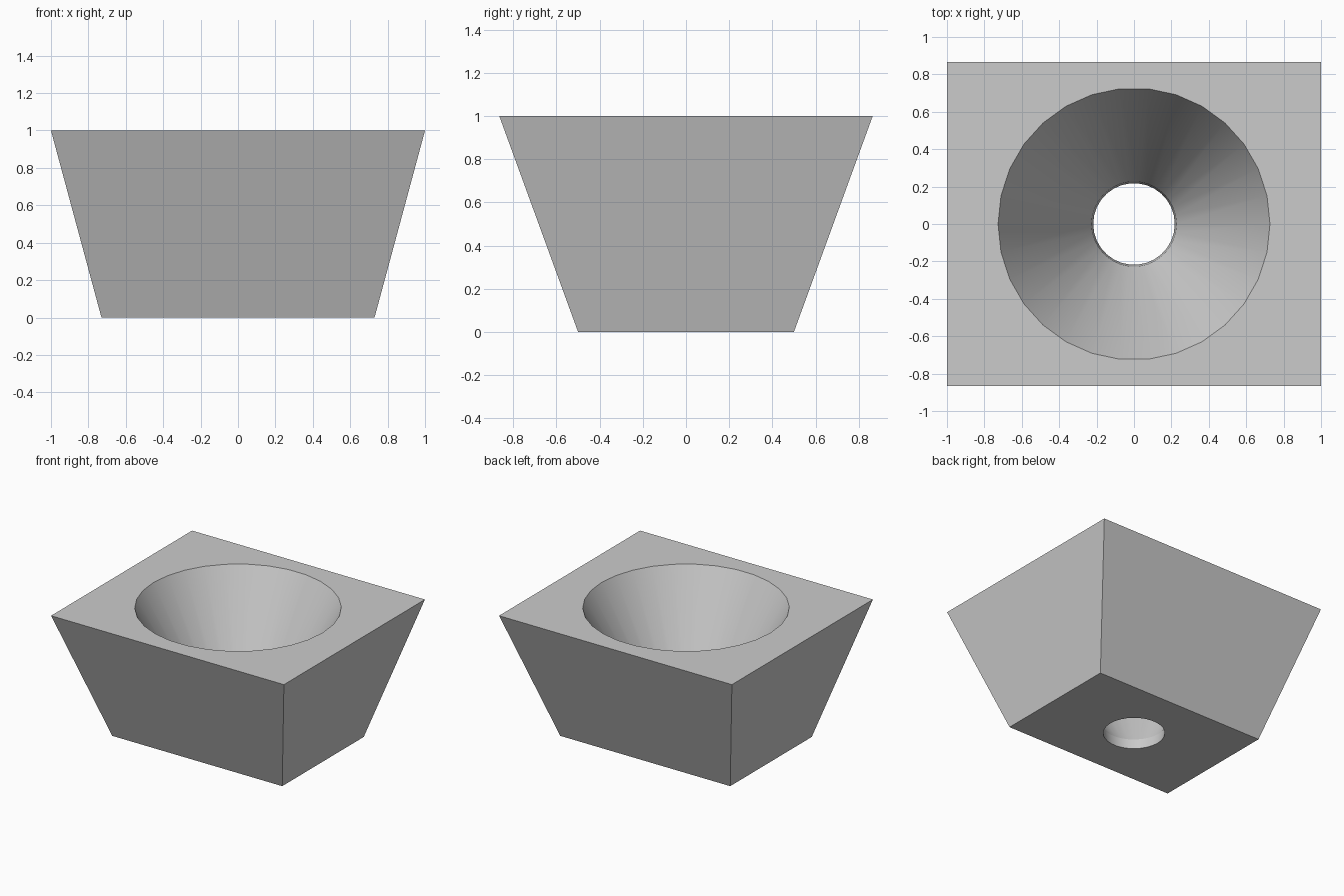
import bpy
import bmesh
from math import cos, sin, radians, tau

default_cube = bpy.data.objects.get("Cube")
if default_cube:
    bpy.data.objects.remove(default_cube, do_unlink=True)

SIDES = 30


def add_loop(bm, points, z):
    """Closed loop of vertices at one height; returns its edges."""
    verts = [bm.verts.new((x, y, z)) for x, y in points]
    return [bm.edges.new((v, verts[(i + 1) % len(verts)])) for i, v in enumerate(verts)]


def rectangle(half_x, half_y):
    return [(sx * half_x, sy * half_y) for sx, sy in ((-1, -1), (1, -1), (1, 1), (-1, 1))]


def circle(radius):
    return [(radius * cos(tau * i / SIDES), radius * sin(tau * i / SIDES)) for i in range(SIDES)]


bm = bmesh.new()

# Tapered outer block
outer_bottom = add_loop(bm, rectangle(0.73, 0.5), 0)
outer_top = add_loop(bm, rectangle(1.0, 0.865), 1)

# Funnel: drain hole, throat, wide mouth
drain = add_loop(bm, circle(0.218), 0)
throat = add_loop(bm, circle(0.228), 0.08)
mouth = add_loop(bm, circle(0.727), 1)

# Walls between consecutive loops
for lower, upper in ((outer_bottom, outer_top), (drain, throat), (throat, mouth)):
    bmesh.ops.bridge_loops(bm, edges=lower + upper)

# Flat rim and underside, each with a round opening
for border, opening in ((outer_top, mouth), (outer_bottom, drain)):
    bmesh.ops.triangle_fill(bm, edges=border + opening, use_beauty=True)
bmesh.ops.recalc_face_normals(bm, faces=bm.faces[:])

mesh = bpy.data.meshes.new("hopper")
bm.to_mesh(mesh)
bm.free()
hopper = bpy.data.objects.new("hopper", mesh)
bpy.context.collection.objects.link(hopper)

# Plain grey material
grey = bpy.data.materials.new("plain grey")
grey.use_nodes = True
colour = (0.6, 0.6, 0.6, 1)
grey.diffuse_color = colour
grey.node_tree.nodes["Principled BSDF"].inputs["Base Color"].default_value = colour
mesh.materials.append(grey)

# Smooth round funnel, crisp rims and corners
bpy.ops.object.select_all(action="DESELECT")
hopper.select_set(True)
bpy.context.view_layer.objects.active = hopper
bpy.ops.object.shade_smooth_by_angle(angle=radians(15))
